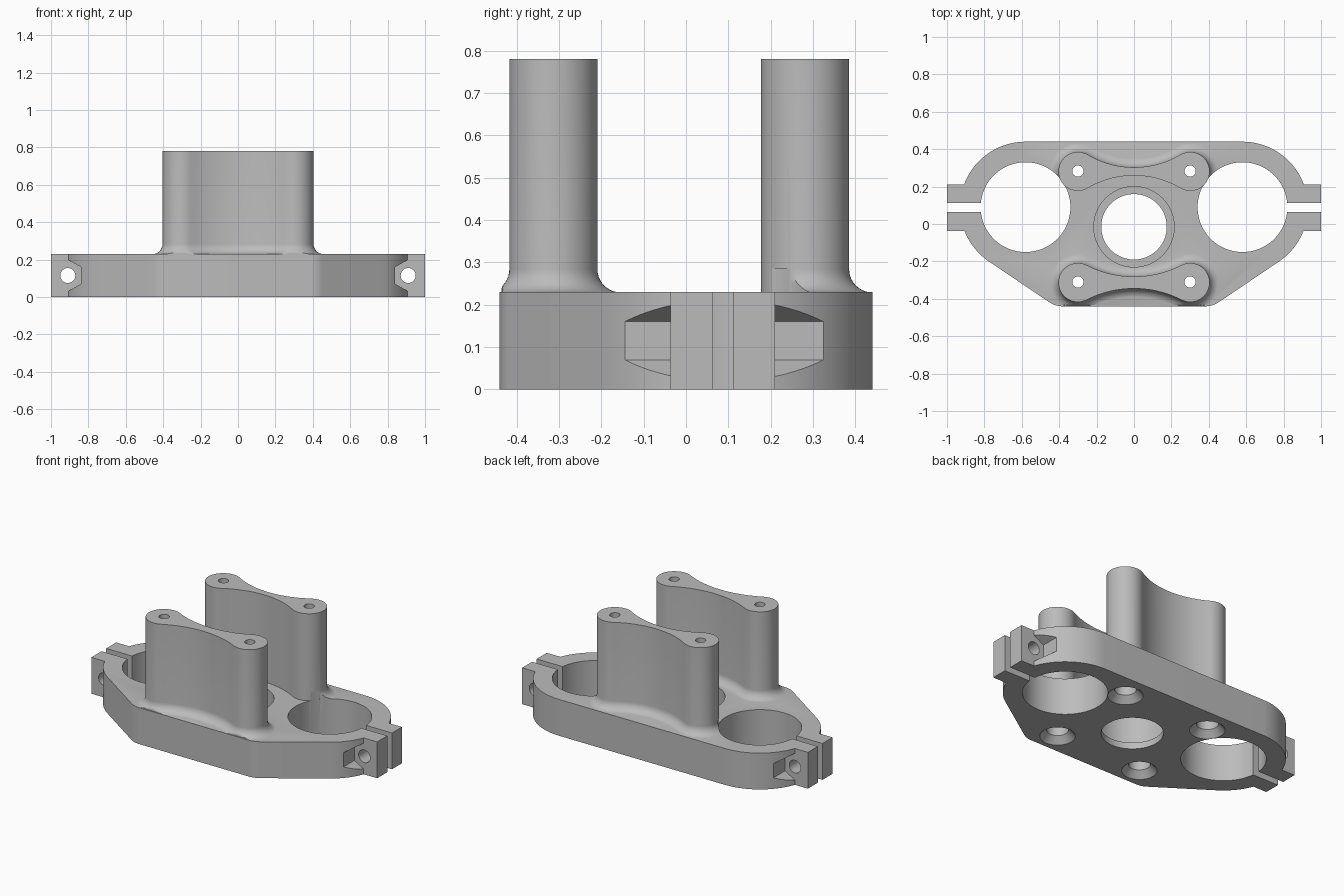
import bpy, bmesh, math
from mathutils import Vector, geometry

if "Cube" in bpy.data.objects:
    bpy.data.objects.remove(bpy.data.objects["Cube"], do_unlink=True)

PLATE_H, TOP_H = 0.23, 0.78
BORE_X, BORE_Y = 0.58, 0.09
LOBE_X, LOBE_R = 0.3, 0.104
SEAT_Y = -0.015

grey = bpy.data.materials.new("machined grey")
grey.use_nodes = True
grey.diffuse_color = (0.5, 0.5, 0.5, 1)
grey.node_tree.nodes["Principled BSDF"].inputs["Base Color"].default_value = (0.5, 0.5, 0.5, 1)


def loft(name, rings):
    """Closed solid through rings of equal point count, bottom to top."""
    bm = bmesh.new()
    loops = [[bm.verts.new(p) for p in ring] for ring in rings]
    n = len(loops[0])
    for low, high in zip(loops, loops[1:]):
        for i in range(n):
            j = (i + 1) % n
            bm.faces.new((low[i], low[j], high[j], high[i]))
    bm.faces.new(loops[0][::-1])
    bm.faces.new(loops[-1])
    bmesh.ops.recalc_face_normals(bm, faces=bm.faces)
    mesh = bpy.data.meshes.new(name)
    bm.to_mesh(mesh)
    bm.free()
    mesh.materials.append(grey)
    obj = bpy.data.objects.new(name, mesh)
    bpy.context.collection.objects.link(obj)
    return obj


def circle(x, y, r, n=96):
    return [(x + r * math.cos(math.tau * i / n), y + r * math.sin(math.tau * i / n))
            for i in range(n)]


def turned(name, x, y, profile, n=96):
    """Vertical round solid from (radius, height) pairs."""
    return loft(name, [[(*p, z) for p in circle(x, y, r, n)] for r, z in profile])


def box(name, x, y, z):
    corners = [(x[0], y[0]), (x[1], y[0]), (x[1], y[1]), (x[0], y[1])]
    return loft(name, [[(*c, h) for c in corners] for h in z])


def combine(target, other, operation):
    """Apply a boolean and discard the helper solid."""
    other.hide_render = True
    mod = target.modifiers.new(operation, 'BOOLEAN')
    mod.operation, mod.object, mod.solver = operation, other, 'EXACT'
    bpy.context.view_layer.objects.active = target
    bpy.ops.object.modifier_apply(modifier=mod.name)
    bpy.data.objects.remove(other, do_unlink=True)


def dogbone(waist):
    """Two lobes joined by a concave waist: list of (point, outward normal)."""
    k = LOBE_R - waist
    d = (LOBE_X ** 2 - k * k) / (2 * k)
    big_r = d - waist
    a = math.atan2(d, -LOBE_X)
    half = []
    for i in range(41):
        t = -a + 2 * a * i / 40
        n = Vector((math.cos(t), math.sin(t)))
        half.append((Vector((LOBE_X, 0)) + n * LOBE_R, n))
    b = math.atan2(LOBE_X, d)
    for i in range(1, 24):
        t = b - 2 * b * i / 24
        n = Vector((-math.sin(t), math.cos(t)))
        half.append((Vector((0, d)) - n * big_r, n))
    return half + [(-p, -n) for p, n in half]


def pillar(name, y, waist, fillet, outer_only):
    """Dogbone column with a flared foot kept inside the plate edge."""
    levels = [(fillet, 0.1)]
    for i in range(11):
        t = math.pi / 2 * i / 10
        levels.append((fillet * (1 - math.sin(t)),
                       PLATE_H - 0.001 + fillet * (1 - math.cos(t))))
    levels.append((0, TOP_H))
    rings = []
    for offset, z in levels:
        ring = []
        for p, n in dogbone(waist):
            q = p if outer_only and n.y < -0.3 else p + n * offset
            ring.append((q.x, max(-0.435, min(0.435, q.y + y)), z))
        rings.append(ring)
    return loft(name, rings)


# Plate: hull around the two clamp rings and the two front corners
pts = [p for s in (-1, 1) for p in
       circle(s * BORE_X, BORE_Y, 0.35, 128) + circle(s * 0.384, -0.32, 0.12)]
outline = [pts[i] for i in geometry.convex_hull_2d([Vector(p) for p in pts])]
body = loft("clamp_body", [[(*p, z) for p in outline] for z in (0, PLATE_H)])

# Flared screw-head pockets, then the clamp ears that refill their middle
MID = PLATE_H / 2
for s in (-1, 1):
    section = [(0.84, -0.045), (1.05, -0.165), (1.05, 0.165), (0.84, 0.045)]
    pocket = loft("pocket_cutter",
                  [[(s * x, y, MID + z) for x, z in section] for y in (-0.5, 0.6)])
    combine(body, pocket, 'DIFFERENCE')
for s in (-1, 1):
    ear = box("clamp_ear", sorted((s * 0.83, s * 1.0)), (-0.037, 0.21), (0, PLATE_H))
    combine(body, ear, 'UNION')

# Pillars
combine(body, pillar("front_pillar", -0.313, 0.032, 0.055, False), 'UNION')
combine(body, pillar("back_pillar", 0.281, 0.022, 0.055, True), 'UNION')

# Clamp bores, slits and cross screw holes
for s in (-1, 1):
    combine(body, turned("bore_cutter", s * BORE_X, BORE_Y,
                         [(0.24, -0.1), (0.24, 0.285)], 128), 'DIFFERENCE')
    combine(body, box("slit_cutter", sorted((s * 0.75, s * 1.1)), (0.064, 0.111), (-0.1, 0.4)),
            'DIFFERENCE')
    hole = loft("cross_hole_cutter",
                [[(x, y, z) for x, z in circle(s * 0.91, MID, 0.04, 48)] for y in (-0.4, 0.6)])
    combine(body, hole, 'DIFFERENCE')

# Central stepped seat
combine(body, turned("seat_cutter", 0, SEAT_Y,
                     [(0.175, -0.1), (0.175, 0.04), (0.215, 0.04), (0.215, 0.3)]), 'DIFFERENCE')

# Pillar screw holes, countersunk from below
for x in (-LOBE_X, LOBE_X):
    for y in (-0.31, 0.283):
        combine(body, turned("screw_cutter", x, y,
                             [(0.1, -0.1), (0.1, 0), (0.062, 0.04), (0.062, 0.12),
                              (0.03, 0.12), (0.03, 0.9)], 48), 'DIFFERENCE')

bpy.ops.object.select_all(action='DESELECT')
body.select_set(True)
bpy.context.view_layer.objects.active = body
bpy.ops.object.shade_smooth_by_angle(angle=math.radians(30))
